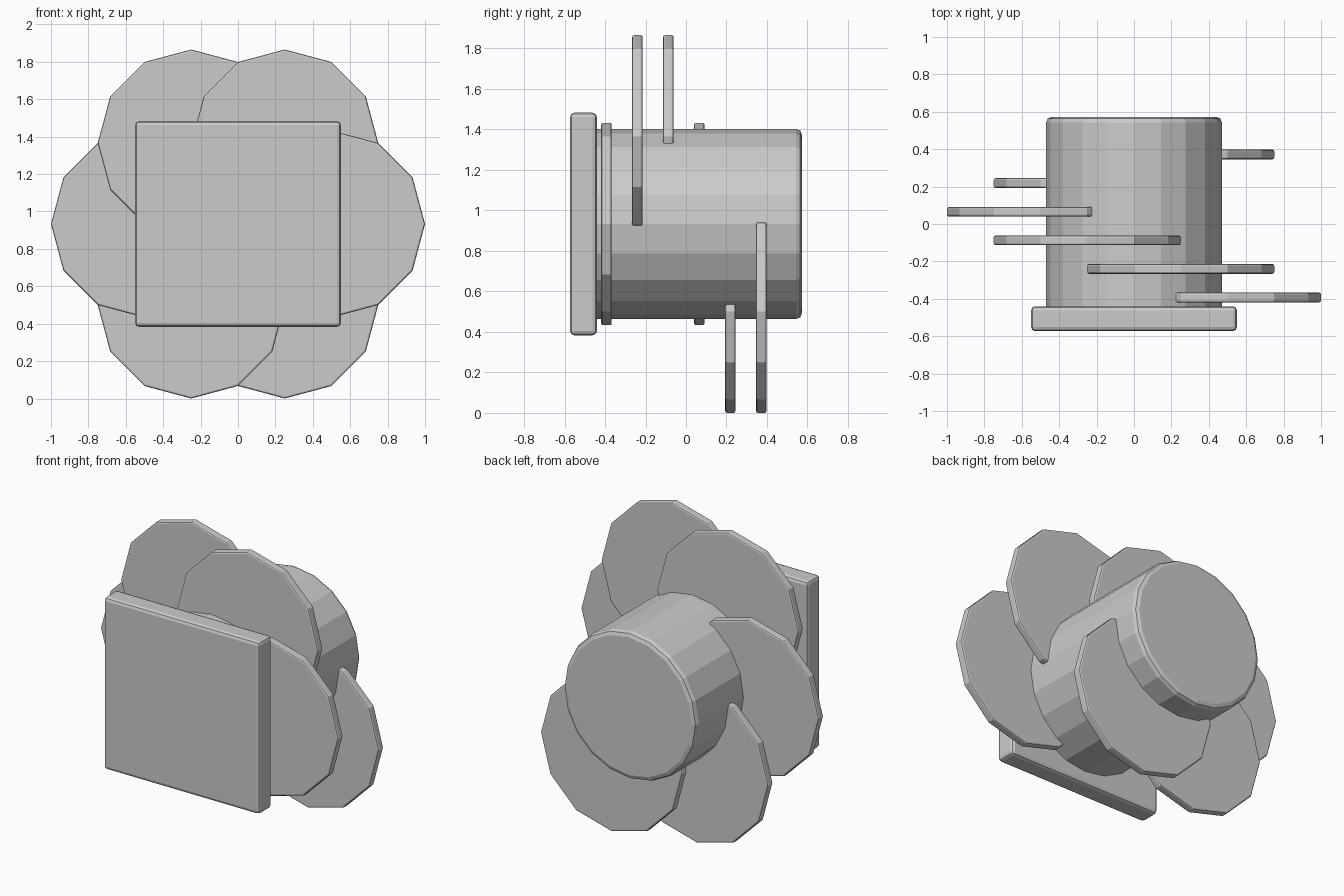
import bpy, bmesh
from math import radians, sin, cos
from mathutils import Matrix, Vector

if "Cube" in bpy.data.objects:
    bpy.data.objects.remove(bpy.data.objects["Cube"])

CZ = 0.933  # height of the hub axis


def finish(name, bm, bevel, segments):
    mesh = bpy.data.meshes.new(name)
    bm.to_mesh(mesh)
    bm.free()
    obj = bpy.data.objects.new(name, mesh)
    bpy.context.collection.objects.link(obj)
    mod = obj.modifiers.new("rim", 'BEVEL')
    mod.width = bevel
    mod.segments = segments
    mod.limit_method = 'ANGLE'
    mod.angle_limit = radians(45)
    return obj


def disc(name, x, z, y0, y1, radius, sides, bevel, segments):
    bm = bmesh.new()
    bmesh.ops.create_cone(bm, cap_ends=True, segments=sides, radius1=radius,
                          radius2=radius, depth=y1 - y0,
                          matrix=Matrix.Translation((x, (y0 + y1) / 2, z))
                          @ Matrix.Rotation(radians(90), 4, 'X'))
    return finish(name, bm, bevel, segments)


# central drum
disc("hub", 0, CZ, -0.54, 0.573, 0.47, 20, 0.03, 2)

# square front plate
bm = bmesh.new()
bmesh.ops.create_cube(bm, size=1)
bmesh.ops.scale(bm, vec=(1.1, 0.133, 1.1), verts=bm.verts)
bmesh.ops.translate(bm, vec=Vector((0, -0.5065, CZ)), verts=bm.verts)
finish("front_plate", bm, 0.022, 2)

# six round blades spiralling back along the hub
for i in range(6):
    a = radians(60 * i)
    y = -0.393 + 0.153 * i
    disc(f"blade_{i + 1}", 0.5 * cos(a), CZ + 0.5 * sin(a),
         y - 0.026, y + 0.026, 0.5, 12, 0.01, 2)
